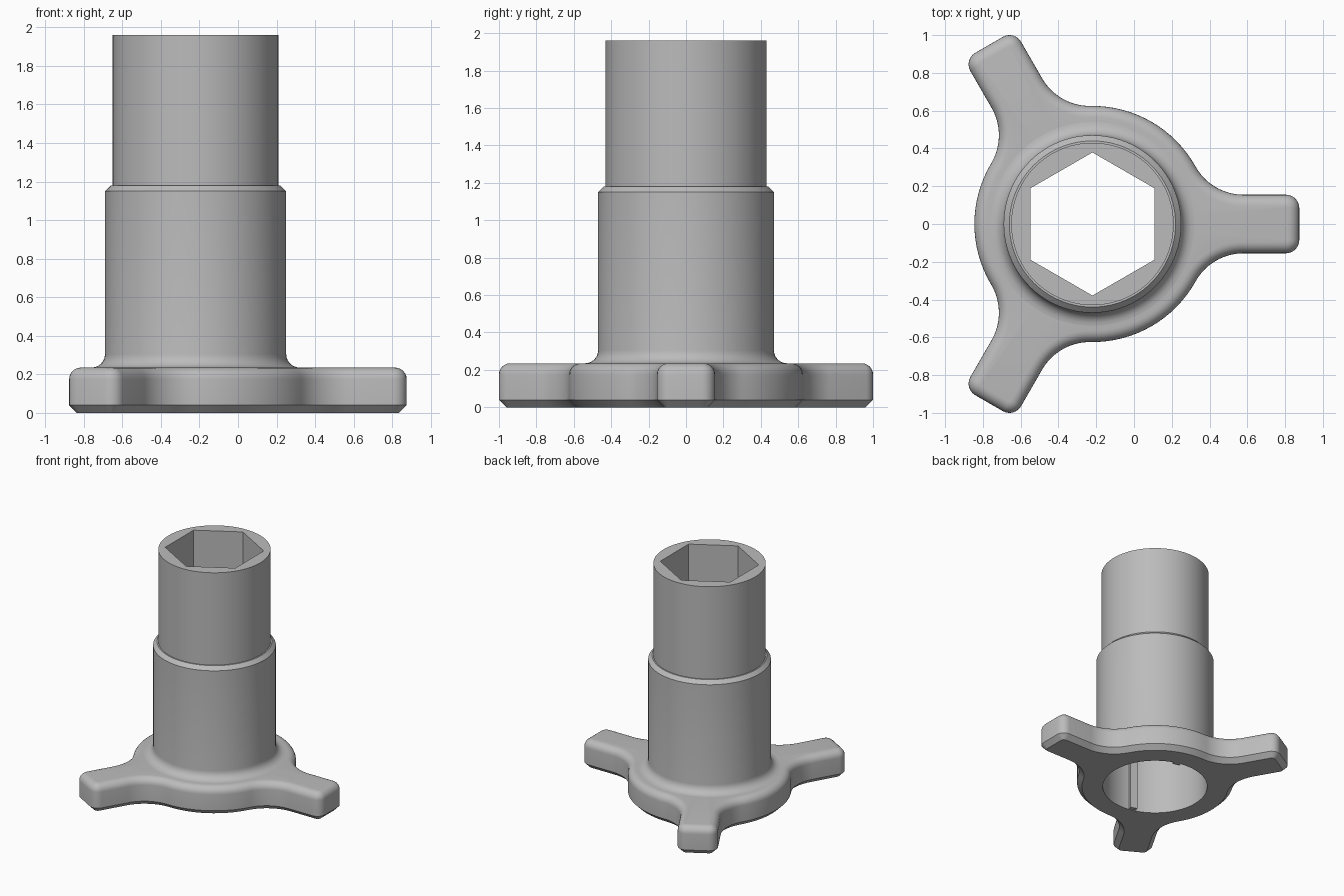
import bpy, bmesh
from math import sin, cos, tan, atan2, pi, radians, hypot, sqrt

AXIS_X = -0.22            # tube axis, off centre because of the three arms
BASE_Z = 0.235
BORE_R = 0.418

cube = bpy.data.objects.get("Cube")
if cube:
    bpy.data.objects.remove(cube, do_unlink=True)

grey = bpy.data.materials.new("plain grey")
grey.use_nodes = True
grey.diffuse_color = (0.5, 0.5, 0.5, 1)
grey.node_tree.nodes["Principled BSDF"].inputs["Base Color"].default_value = (0.5, 0.5, 0.5, 1)


def loft(name, rings):
    """Join rings of equal length into a closed loop of quads."""
    bm = bmesh.new()
    loops = [[bm.verts.new(p) for p in ring] for ring in rings]
    n = len(loops[0])
    for a, b in zip(loops, loops[1:] + loops[:1]):
        for i in range(n):
            j = (i + 1) % n
            bm.faces.new((a[i], a[j], b[j], b[i]))
    bmesh.ops.recalc_face_normals(bm, faces=bm.faces)
    mesh = bpy.data.meshes.new(name)
    bm.to_mesh(mesh)
    bm.free()
    mesh.materials.append(grey)
    obj = bpy.data.objects.new(name, mesh)
    bpy.context.collection.objects.link(obj)
    obj.location.x = AXIS_X
    bpy.ops.object.select_all(action='DESELECT')
    obj.select_set(True)
    bpy.context.view_layer.objects.active = obj
    bpy.ops.object.shade_smooth_by_angle(angle=radians(30))
    return obj


def arc(cx, cy, r, start, end, steps):
    return [(cx + r * cos(start + (end - start) * i / steps),
             cy + r * sin(start + (end - start) * i / steps)) for i in range(steps + 1)]


# Three-armed base outline, inset by d
def outline(d, z):
    disc, half, reach, corner, fillet = 0.625, 0.155, 1.095, 0.07, 0.291
    fy = half + fillet
    fx = sqrt((disc + fillet) ** 2 - fy ** 2)
    join = atan2(fy, fx)
    side = arc(reach - corner, half - corner, corner - d, 0, pi / 2, 6)
    side += arc(fx, fy, fillet + d, -pi / 2, join - pi, 14)
    side += arc(0, 0, disc - d, join, pi / 3, 8)[1:]
    lower = [(x, -y) for x, y in reversed(side)]
    arm = lower[1:] + side
    pts = []
    for k in range(3):
        c, s = cos(k * 2 * pi / 3), sin(k * 2 * pi / 3)
        pts += [(x * c - y * s, x * s + y * c, z) for x, y in arm]
    return pts


def project(ring, r, z):
    return [(x * r / hypot(x, y), y * r / hypot(x, y), z) for x, y, _ in ring]


ROUND = 0.06
base = [outline(0.04, 0), outline(0, 0.04)]
for i in range(7):
    t = i * pi / 12
    base.append(outline(ROUND * (1 - cos(t)), BASE_Z - ROUND + ROUND * sin(t)))
base.append(project(base[-1], 0.50, BASE_Z))
base.append(project(base[0], 0.45, 0))
loft("three_arm_base", base)

# Stepped tube with round lower bore and hexagonal upper socket
SEGS = 96


def circle(r, z):
    return [(r * cos(2 * pi * i / SEGS), r * sin(2 * pi * i / SEGS), z) for i in range(SEGS)]


def hexagon(apothem, z):
    ring = []
    for i in range(SEGS):
        a = 2 * pi * i / SEGS
        off = (a + pi / 6) % (pi / 3) - pi / 6
        r = apothem / cos(off)
        ring.append((r * cos(a), r * sin(a), z))
    return ring


tube = [circle(0.46, 0), circle(BORE_R, 0), circle(BORE_R, 1.1),
        hexagon(0.328, 1.1), hexagon(0.328, 1.96),
        circle(0.43, 1.96), circle(0.43, 1.18), circle(0.44, 1.18), circle(0.47, 1.15)]
FILLET = 0.07
for i in range(7):
    t = i * pi / 12
    tube.append(circle(0.47 + FILLET * (1 - cos(t)), BASE_Z + FILLET * (1 - sin(t))))
loft("stepped_tube", tube)

# Two slim ribs inside the lower bore
for label, angle in (("back", 76), ("front", 256)):
    c, s = cos(radians(angle)), sin(radians(angle))
    rings = []
    for r, w in ((0.435, 0.03), (0.385, 0.03), (0.385, -0.03), (0.435, -0.03)):
        rings.append([(r * c - w * s, r * s + w * c, z) for z in (0.005, 1.1)])
    bm = bmesh.new()
    cols = [[bm.verts.new(p) for p in ring] for ring in rings]
    for a, b in zip(cols, cols[1:] + cols[:1]):
        bm.faces.new((a[0], a[1], b[1], b[0]))
    for k in (0, 1):
        bm.faces.new([col[k] for col in cols])
    bmesh.ops.recalc_face_normals(bm, faces=bm.faces)
    mesh = bpy.data.meshes.new(label + "_bore_rib")
    bm.to_mesh(mesh)
    bm.free()
    mesh.materials.append(grey)
    rib = bpy.data.objects.new(label + "_bore_rib", mesh)
    rib.location.x = AXIS_X
    bpy.context.collection.objects.link(rib)
